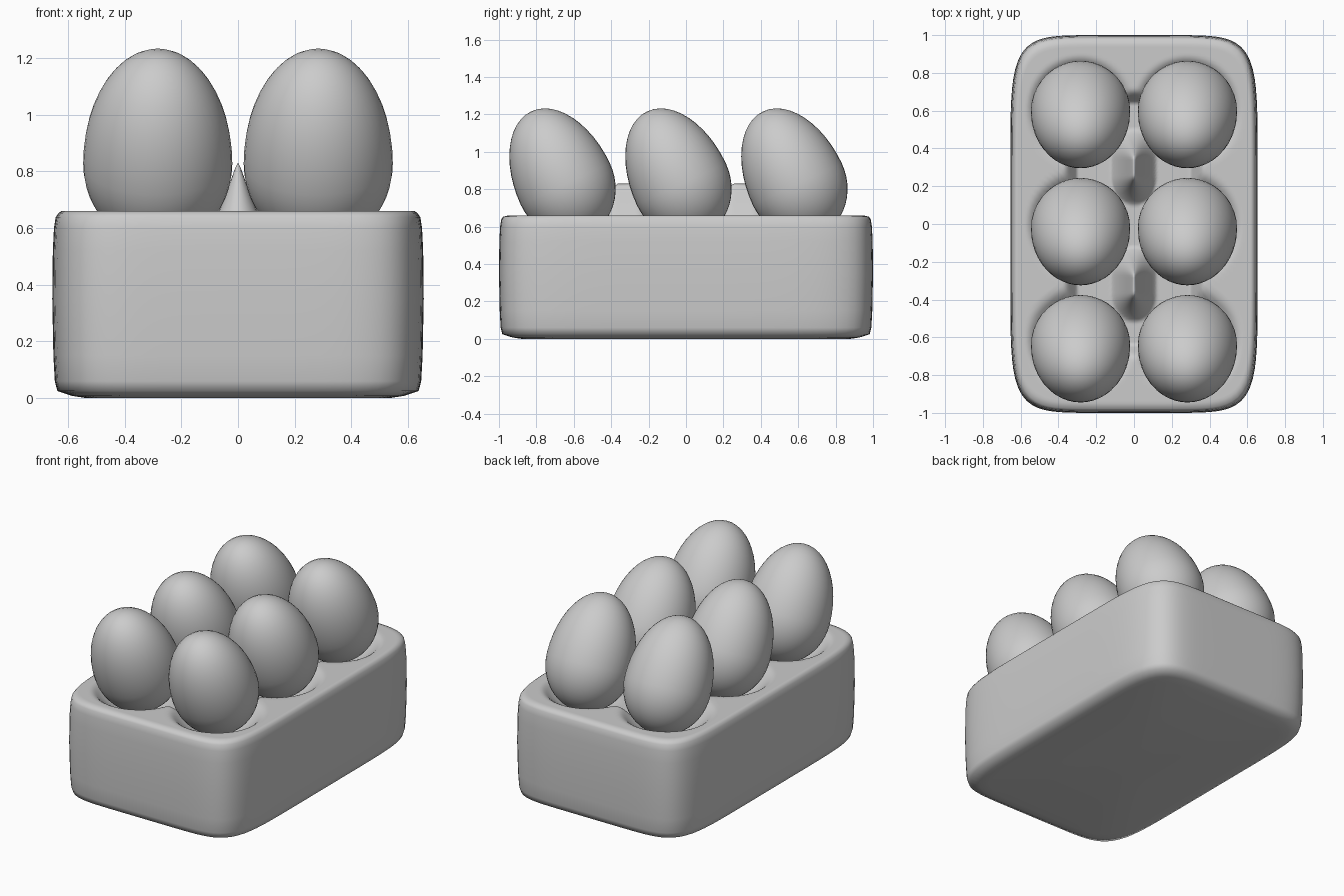
import bpy, math
from mathutils import Matrix

if "Cube" in bpy.data.objects:
    bpy.data.objects.remove(bpy.data.objects["Cube"])


def make_object(name, verts, faces):
    mesh = bpy.data.meshes.new(name)
    mesh.from_pydata(verts, [], faces)
    mesh.update()
    ob = bpy.data.objects.new(name, mesh)
    bpy.context.collection.objects.link(ob)
    for p in mesh.polygons:
        p.use_smooth = True
    return ob


def skin(rings, start, end):
    """Quads between successive rings, closed with a fan at each end point."""
    n = len(rings[0])
    verts = [v for r in rings for v in r] + [start, end]
    a, b = len(verts) - 2, len(verts) - 1
    last = (len(rings) - 1) * n
    faces = []
    for j in range(n):
        k = (j + 1) % n
        faces.append((a, k, j))
        faces.append((b, last + j, last + k))
        for i in range(len(rings) - 1):
            faces.append((i * n + j, i * n + k, (i + 1) * n + k, (i + 1) * n + j))
    return verts, faces


CUPS = [(x, y) for x in (-0.283, 0.283) for y in (-0.62, -0.01, 0.6)]
RIM = 0.66


def smin(a, b, k):
    h = max(k - abs(a - b), 0) / k
    return min(a, b) - h * h * k / 4


def tray_height(x, y):
    # six bowls, joined by a lower channel in the middle
    d2 = min((x - cx) ** 2 + (y - cy) ** 2 for cx, cy in CUPS)
    bowl = 0.51 + 2.0 * d2
    edge = max(abs(x) - 0.36, abs(y) - 0.70)
    channel = 0.57 + max(0.0, edge + 0.06) * 1.5
    z = smin(RIM, smin(bowl, channel, 0.03), 0.025)
    # two tall dividers on the centre line
    for py in (-0.32, 0.30):
        r = math.hypot(x, max(0.0, abs(y - py) - 0.05) * 0.8)
        z = max(z, 0.50 + 0.33 * math.exp(-(r / 0.085) ** 1.3))
    return z


# tray: bulging rounded outline, soft walls, moulded top surface
SEG = 160
outline = []
for j in range(SEG):
    t = 2 * math.pi * j / SEG
    c, s = math.cos(t), math.sin(t)
    r = (abs(c) ** 7 + abs(s) ** 7) ** (-1 / 7)
    outline.append((0.655 * r * c, r * s))

rings = []
for z, inset in ((0, 0.12), (0.008, 0.07), (0.025, 0.018), (0.06, 0.009), (0.15, 0.004),
                 (0.35, 0), (0.52, 0.002), (0.60, 0.006), (0.638, 0.012), (0.653, 0.022)):
    rings.append([(x * (1 - inset / 0.655), y * (1 - inset), z) for x, y in outline])
STEPS = 70
for i in range(STEPS):
    f = 0.95 * (1 - i / STEPS)
    rings.append([(x * f, y * f, tray_height(x * f, y * f)) for x, y in outline])
make_object("tray", *skin(rings, (0, 0, 0), (0, 0, tray_height(0, 0))))

# eggs: blunt end down, leaning to the front
WIDE, TIP, BLUNT = 0.263, 0.43, 0.295
egg_rings = []
for i in range(1, 24):
    p = math.pi * (1 - i / 24)
    h = math.cos(p) * (TIP if p < math.pi / 2 else BLUNT)
    egg_rings.append([(WIDE * math.sin(p) * math.cos(2 * math.pi * j / 40),
                       WIDE * math.sin(p) * math.sin(2 * math.pi * j / 40), h) for j in range(40)])
egg_mesh = skin(egg_rings, (0, 0, -BLUNT), (0, 0, TIP))
for x in (-0.283, 0.283):
    for y in (-0.645, -0.025, 0.595):
        egg = make_object("egg", *egg_mesh)
        egg.matrix_world = Matrix.Translation((x, y, 0.827)) @ Matrix.Rotation(math.radians(25), 4, 'X')
